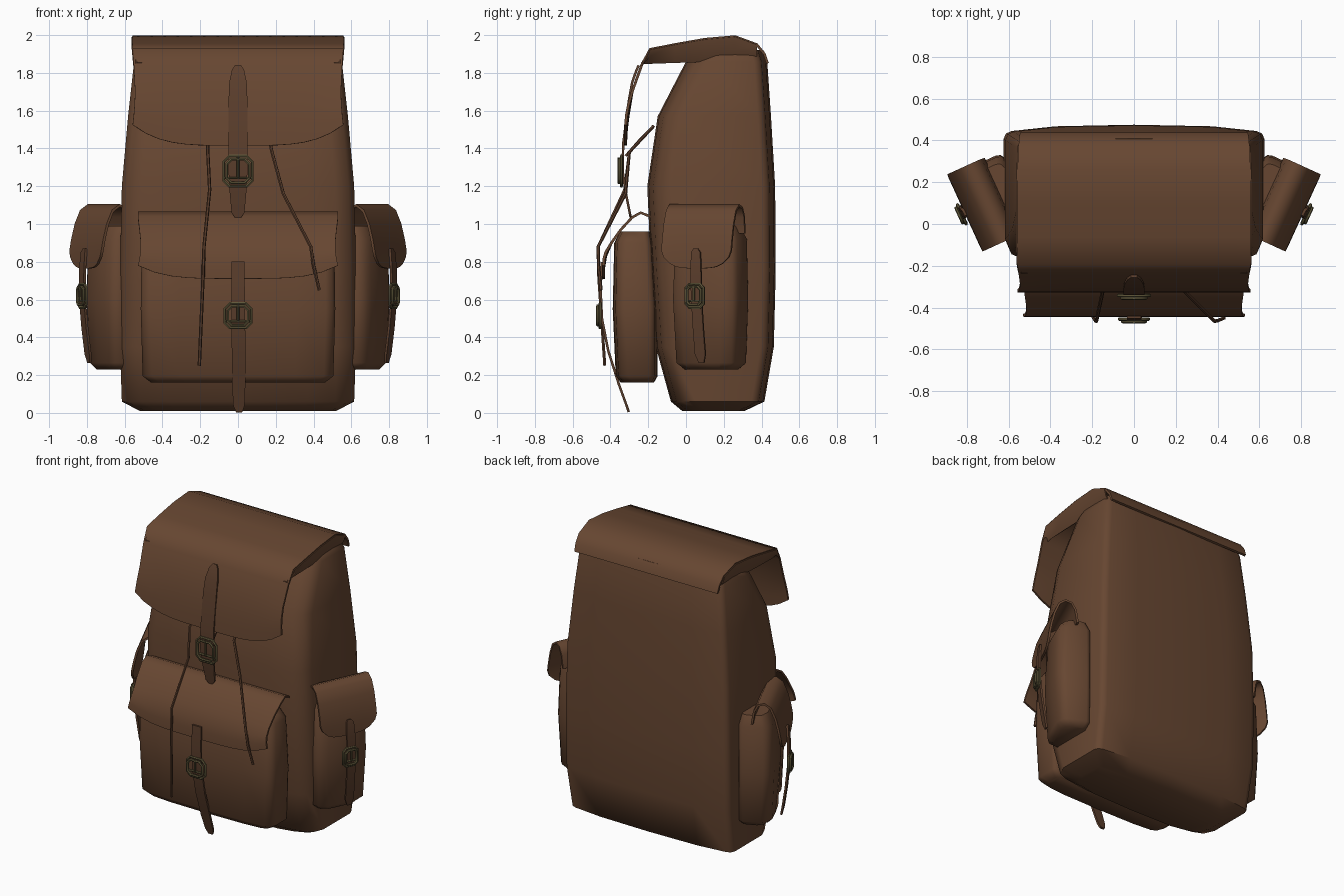
import bpy, bmesh, math
from mathutils import Matrix, Vector

if "Cube" in bpy.data.objects:
    bpy.data.objects.remove(bpy.data.objects["Cube"])


def material(name, rgb):
    m = bpy.data.materials.new(name)
    m.diffuse_color = (*rgb, 1)
    m.use_nodes = True
    m.node_tree.nodes["Principled BSDF"].inputs["Base Color"].default_value = m.diffuse_color
    return m


LEATHER = material("brown leather", (0.135, 0.062, 0.031))
STRAP = material("dark strap leather", (0.105, 0.048, 0.025))
BRASS = material("aged brass", (0.115, 0.095, 0.042))
HERE = Matrix()


def finish(ob, angle=55):
    """Apply modifiers / curve bevels, then smooth by angle."""
    bpy.ops.object.select_all(action='DESELECT')
    ob.select_set(True)
    bpy.context.view_layer.objects.active = ob
    bpy.ops.object.convert(target='MESH')
    bpy.ops.object.shade_smooth_by_angle(angle=math.radians(angle))


def build(name, verts, faces, mat, place, thick=0):
    me = bpy.data.meshes.new(name)
    me.from_pydata([place @ Vector(v) for v in verts], [], faces)
    bm = bmesh.new()
    bm.from_mesh(me)
    bmesh.ops.recalc_face_normals(bm, faces=bm.faces)
    bm.to_mesh(me)
    bm.free()
    me.materials.append(mat)
    ob = bpy.data.objects.new(name, me)
    bpy.context.collection.objects.link(ob)
    if thick:
        s = ob.modifiers.new("thickness", 'SOLIDIFY')
        s.thickness, s.offset = thick, 0
    finish(ob)


def grid(name, rows, mat, place=HERE, thick=0.014):
    n = len(rows[0])
    faces = [(i * n + j, i * n + j + 1, (i + 1) * n + j + 1, (i + 1) * n + j)
             for i in range(len(rows) - 1) for j in range(n - 1)]
    build(name, [v for r in rows for v in r], faces, mat, place, thick)


def sheet(name, profile, mat, place=HERE, thick=0.014, cols=12, lean=0):
    """Profile rows are (y, z, half width, corner lift)."""
    rows = []
    for k, (y, z, w, lift) in enumerate(profile):
        ss = [2 * j / cols - 1 for j in range(cols + 1)]
        rows.append([(s * w + lean * k, y, z + lift * abs(s) ** 4) for s in ss])
    grid(name, rows, mat, place, thick)


def strap(name, path, place=HERE, lean=0):
    sheet(name, [(*p, 0) for p in path], STRAP, place, 0.013, 2, lean)


def bag(name, rows, bulge, r_back, r_front, place=HERE):
    """Loft rounded rings; rows are (z, half width, front y, back y)."""
    verts = []
    for z, w, yf, yb in rows:
        half = [(0, yb), (.6 * w, yb - .25 * bulge)]
        for r, y0, d in ((r_back, yb, -1), (r_front, yf, 1)):
            c = [(w - r, y0 + d * bulge), (w - .3 * r, y0 + d * (bulge + .3 * r)),
                 (w, y0 + d * (bulge + r))]
            half += c if d < 0 else c[::-1]
        half += [(.6 * w, yf + .25 * bulge), (0, yf)]
        ring = half + [(-x, y) for x, y in half[-2:0:-1]]
        verts += [(x, y, z) for x, y in ring]
    n = len(ring)
    faces = [(i * n + j, i * n + (j + 1) % n, (i + 1) * n + (j + 1) % n, (i + 1) * n + j)
             for i in range(len(rows) - 1) for j in range(n)]
    faces += [tuple(range(n)), tuple(range(len(verts) - n, len(verts)))]
    build(name, verts, faces, LEATHER, place)


def cord(name, pts, radius, mat, place=HERE, closed=False):
    cu = bpy.data.curves.new(name, 'CURVE')
    cu.dimensions, cu.bevel_depth, cu.bevel_resolution = '3D', radius, 1
    cu.use_fill_caps = True
    sp = cu.splines.new('POLY')
    sp.points.add(len(pts) - 1)
    for p, co in zip(sp.points, pts):
        p.co = (*(place @ Vector(co)), 1)
    sp.use_cyclic_u = closed
    cu.materials.append(mat)
    ob = bpy.data.objects.new(name, cu)
    bpy.context.collection.objects.link(ob)
    finish(ob)


def buckle(name, y, z, w, h, place=HERE):
    """Chamfered double frame with crossbar and prong."""
    for part, k, dy in (("frame", 1, 0), ("inner_frame", .78, -.012)):
        a, b, c = w * k, h * k, .4 * w * k
        pts = [(a, b - c), (a - c, b), (c - a, b), (-a, b - c),
               (-a, c - b), (c - a, -b), (a - c, -b), (a, c - b)]
        cord(f"{name}_{part}", [(px, y + dy, z + pz) for px, pz in pts], .0085, BRASS, place, True)
    cord(name + "_bar", [(-w, y, z - .45 * h), (w, y, z - .45 * h)], .007, BRASS, place)
    cord(name + "_prong", [(0, y - .012, z - .45 * h), (0, y - .014, z + .9 * h)], .007, BRASS, place)


# Main body
bag("main_body", [(.01, .52, -.02, .31), (.06, .615, -.08, .415), (.35, .625, -.16, .465),
                  (.75, .625, -.185, .475), (1.2, .615, -.205, .472), (1.57, .582, -.15, .45),
                  (1.86, .55, 0, .43), (1.92, .53, .06, .41)], .03, .04, .10)

# Top flap with its side lips
top = [(.432, 1.85, .545, 0), (.415, 1.9, .548, 0), (.375, 1.95, .552, 0), (.26, 1.992, .558, 0),
       (.1, 1.978, .56, 0), (-.06, 1.95, .56, 0), (-.19, 1.925, .558, 0)]
front = [(-.235, 1.84, .552, 0), (-.285, 1.7, .545, 0), (-.305, 1.58, .548, .05),
         (-.315, 1.5, .552, .08), (-.32, 1.415, .558, .11)]
sheet("top_flap", top + front, LEATHER, cols=16)
for side, s in (("right", 1), ("left", -1)):
    edge = top[2:] + front[:1]
    grid("top_flap_lip_" + side,
         [[(s * w, y, z) for y, z, w, _ in edge],
          [(s * (w - .012), y, (z + 1.86) / 2) for y, z, w, _ in edge],
          [(s * (w - .04), y, 1.86 + .03 * (y - .1)) for y, z, w, _ in edge]], LEATHER, thick=.01)

# Front pocket and its flap
bag("front_pocket", [(.16, .46, -.345, -.17), (.195, .505, -.372, -.15), (.55, .515, -.388, -.15),
                     (.9, .51, -.38, -.17), (.96, .47, -.35, -.18)], .015, .03, .05)
sheet("front_pocket_flap", [(-.19, 1.04, .525, 0), (-.24, 1.06, .528, 0), (-.285, 1.035, .53, 0),
                            (-.345, .97, .522, 0), (-.395, .9, .515, 0), (-.425, .83, .517, .02),
                            (-.435, .77, .522, .045), (-.437, .71, .53, .07)], LEATHER)

# Side pockets, turned towards the front and mirrored
right = Matrix.Rotation(math.radians(65.4), 4, 'Z') @ Matrix.Translation((.385, 0, 0))
for side, m in (("right", right), ("left", Matrix.Scale(-1, 4, (1, 0, 0)) @ right)):
    bag("side_pocket_" + side,
        [(.23, .14, -.61, -.44), (.265, .175, -.64, -.42), (.6, .188, -.655, -.42),
         (.92, .18, -.645, -.42), (.99, .15, -.61, -.44)], .012, .03, .05, m)
    sheet("side_pocket_flap_" + side,
          [(-.525, .95, .2, 0), (-.54, 1.04, .202, 0), (-.565, 1.085, .203, 0), (-.605, 1.098, .203, 0),
           (-.645, 1.07, .203, 0), (-.675, 1.0, .203, 0), (-.695, .92, .203, 0),
           (-.706, .84, .203, .02), (-.708, .765, .19, .06)], LEATHER, m, cols=10)
    strap("side_strap_" + side,
          [(-.715, .87, .012), (-.72, .85, .026), (-.726, .76, .03), (-.727, .62, .03),
           (-.71, .45, .03), (-.69, .31, .03), (-.68, .265, .014)], m, .003)
    buckle("side_buckle_" + side, -.73, .62, .05, .062, m)

# Main closing strap, its anchor and buckle
strap("main_strap", [(-.25, 1.84, .014), (-.262, 1.815, .032), (-.285, 1.75, .046), (-.303, 1.65, .05),
                     (-.333, 1.42, .05), (-.335, 1.28, .05), (-.32, 1.17, .044),
                     (-.298, 1.06, .034), (-.293, 1.035, .016)])
strap("main_strap_anchor", [(-.17, 1.52, .04), (-.25, 1.44, .04), (-.32, 1.36, .04)])
buckle("main_buckle", -.342, 1.28, .075, .08)

# Pocket strap and buckle
strap("pocket_strap", [(-.446, .8, .034), (-.452, .65, .035), (-.445, .5, .036), (-.412, .33, .036),
                       (-.355, .15, .035), (-.315, .04, .03), (-.303, .005, .016)], lean=.001)
buckle("pocket_buckle", -.455, .515, .07, .065)

# Hanging draw cords
cord("draw_cord_left", [(-.16, -.17, 1.52), (-.16, -.3, 1.38), (-.15, -.325, 1.18), (-.18, -.465, .88),
                        (-.185, -.462, .72), (-.205, -.43, .25)], .009, STRAP)
cord("draw_cord_right", [(.15, -.17, 1.52), (.18, -.3, 1.38), (.24, -.32, 1.16), (.385, -.465, .88),
                         (.4, -.463, .78), (.43, -.45, .65)], .009, STRAP)
